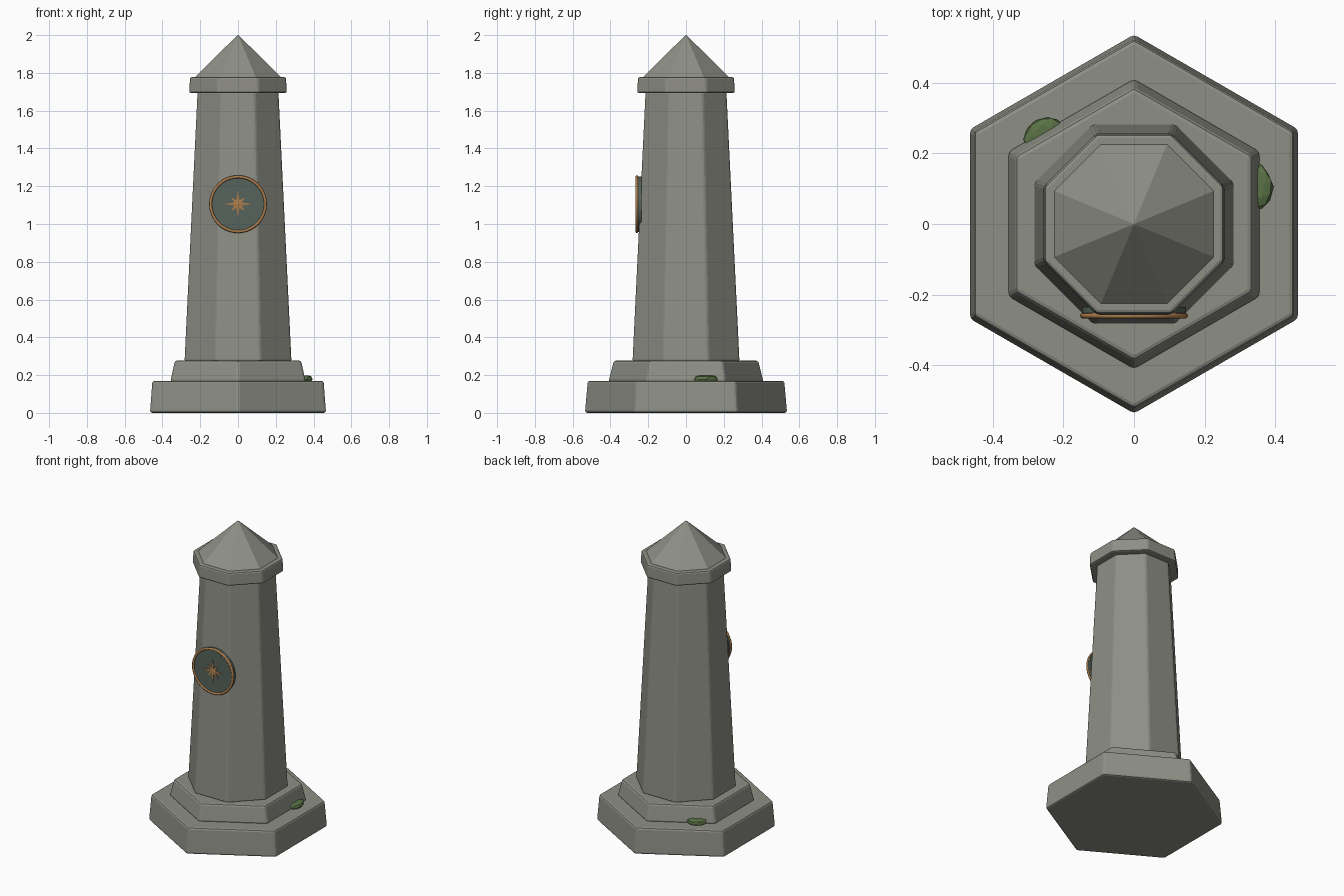
import bpy, bmesh, math, random
from mathutils import Vector

if "Cube" in bpy.data.objects:
    bpy.data.objects.remove(bpy.data.objects["Cube"])

random.seed(4)


def material(name, rgb):
    m = bpy.data.materials.new(name)
    m.diffuse_color = (*rgb, 1)
    m.use_nodes = True
    m.node_tree.nodes["Principled BSDF"].inputs["Base Color"].default_value = m.diffuse_color
    return m


STONE = material("grey stone", (0.27, 0.275, 0.235))
SLATE = material("dark slate", (0.095, 0.125, 0.11))
BRASS = material("aged brass", (0.42, 0.21, 0.075))
MOSS = material("moss green", (0.10, 0.17, 0.06))


def finish(bm, name, mat, bevel=0.0):
    bmesh.ops.recalc_face_normals(bm, faces=bm.faces[:])
    mesh = bpy.data.meshes.new(name)
    bm.to_mesh(mesh)
    bm.free()
    mesh.materials.append(mat)
    ob = bpy.data.objects.new(name, mesh)
    bpy.context.collection.objects.link(ob)
    if bevel:
        mod = ob.modifiers.new("edge wear", "BEVEL")
        mod.width = bevel
        mod.segments = 2
        mod.limit_method = "ANGLE"
        mod.angle_limit = math.radians(25)
    return ob


def prism(name, sides, turn, profile, mat, bevel):
    """Stack of regular polygons; profile holds (half width across flats, z)."""
    bm = bmesh.new()
    rings = []
    for half, z in profile:
        r = half / math.cos(math.pi / sides)
        rings.append([bm.verts.new((r * math.cos(turn + math.tau * i / sides),
                                    r * math.sin(turn + math.tau * i / sides), z))
                      for i in range(sides)])
    for low, high in zip(rings, rings[1:]):
        for i in range(sides):
            j = (i + 1) % sides
            bm.faces.new((low[i], low[j], high[j], high[i]))
    bm.faces.new(rings[0])
    bm.faces.new(rings[-1])
    return finish(bm, name, mat, bevel)


# Hexagonal plinth steps, corners to front and back
HEX, OCT = math.pi / 2, math.pi / 8
prism("plinth", 6, HEX, [(0.466, 0), (0.453, 0.17)], STONE, 0.012)
prism("upper_step", 6, HEX, [(0.358, 0.165), (0.334, 0.277)], STONE, 0.012)

# Tapered octagonal shaft, collar and pointed cap, flats to the front
prism("shaft", 8, OCT, [(0.283, 0.272), (0.214, 1.70)], STONE, 0.010)
prism("collar", 8, OCT, [(0.258, 1.693), (0.254, 1.778)], STONE, 0.010)
prism("cap", 8, OCT, [(0.236, 1.768), (0.006, 1.997), (0.001, 2.0)], STONE, 0)

# Round medallion on the front face
CZ = 1.105


def disc(name, radius, y0, y1, mat):
    bm = bmesh.new()
    a, b = ([bm.verts.new((radius * math.cos(math.tau * i / 40), y,
                           CZ + radius * math.sin(math.tau * i / 40)))
             for i in range(40)] for y in (y0, y1))
    for i in range(40):
        j = (i + 1) % 40
        bm.faces.new((a[i], a[j], b[j], b[i]))
    bm.faces.new(a)
    bm.faces.new(b)
    return finish(bm, name, mat)


disc("medallion_plate", 0.147, -0.236, -0.261, SLATE)

bpy.ops.mesh.primitive_torus_add(major_radius=0.145, minor_radius=0.008,
                                 major_segments=40, minor_segments=8,
                                 location=(0, -0.260, CZ),
                                 rotation=(math.pi / 2, 0, 0))
rim = bpy.context.object
rim.name = "medallion_rim"
rim.data.materials.append(BRASS)
bpy.ops.object.shade_smooth_by_angle(angle=math.radians(50))

# Eight-pointed star: long points upright and sideways, short on the diagonals
bm = bmesh.new()
front, back = [], []
for i in range(16):
    r = 0.022 if i % 2 else (0.075 if i % 4 == 0 else 0.052)
    a = math.tau * i / 16
    x, z = r * math.cos(a), CZ + r * math.sin(a)
    front.append(bm.verts.new((x, -0.265, z)))
    back.append(bm.verts.new((x, -0.259, z)))
hub = bm.verts.new((0, -0.267, CZ))
for i in range(16):
    j = (i + 1) % 16
    bm.faces.new((front[i], front[j], hub))
    bm.faces.new((front[i], back[i], back[j], front[j]))
bm.faces.new(back)
finish(bm, "medallion_star", BRASS)


# Flat mossy lumps tucked against the upper step
def moss(name, x, y, turn, sx, sy, sz):
    bm = bmesh.new()
    bmesh.ops.create_icosphere(bm, subdivisions=2, radius=1)
    c, s = math.cos(turn), math.sin(turn)
    for v in bm.verts:
        p = v.co * random.uniform(0.9, 1.08)
        px, py = p.x * sx, p.y * sy
        pz = max(-0.5, min(0.75, p.z)) * sz
        v.co = Vector((x + c * px - s * py, y + s * px + c * py, 0.178 + pz))
    finish(bm, name, MOSS)


moss("moss_right", 0.348, 0.105, math.pi / 2, 0.064, 0.045, 0.028)
moss("moss_back", -0.258, 0.258, math.radians(30), 0.062, 0.042, 0.028)
moss("moss_front", -0.03, -0.345, math.radians(-30), 0.055, 0.035, 0.016)
